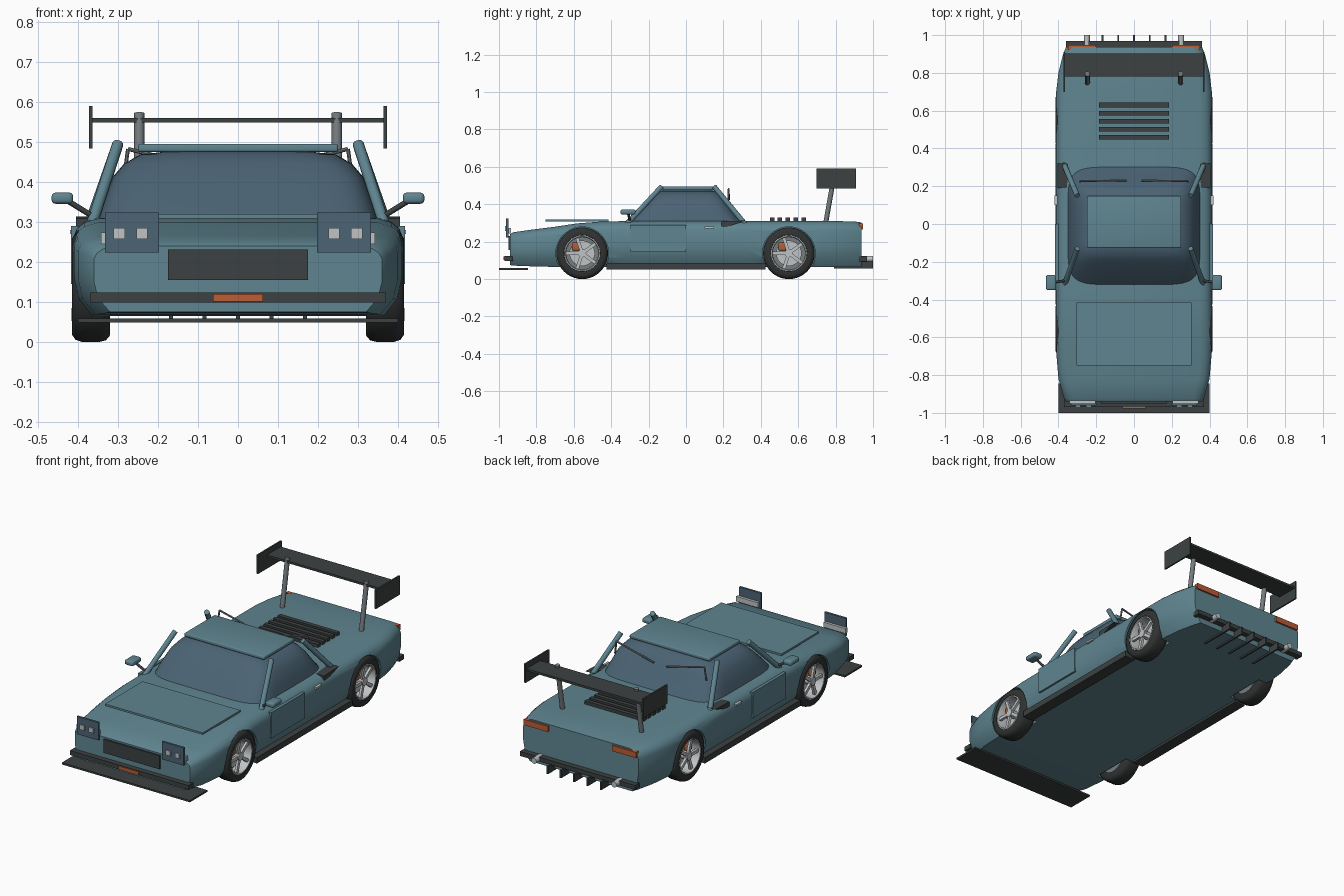
import bpy, bmesh, math
from mathutils import Vector, Matrix

if "Cube" in bpy.data.objects:
    bpy.data.objects.remove(bpy.data.objects["Cube"])


def material(name, rgb):
    m = bpy.data.materials.new(name)
    m.diffuse_color = (*rgb, 1)
    m.use_nodes = True
    m.node_tree.nodes["Principled BSDF"].inputs["Base Color"].default_value = m.diffuse_color
    return m


TEAL = material("teal paint", (0.115, 0.235, 0.28))
GLASS = material("navy glass", (0.07, 0.125, 0.175))
DARK = material("dark trim", (0.045, 0.053, 0.053))
TYRE = material("tyre black", (0.03, 0.032, 0.032))
SILVER = material("silver", (0.52, 0.55, 0.56))
GREY = material("grey metal", (0.18, 0.2, 0.21))
ORANGE = material("orange", (0.5, 0.11, 0.035))


def finish(name, bm, mat, smooth=None):
    bmesh.ops.recalc_face_normals(bm, faces=bm.faces)
    me = bpy.data.meshes.new(name)
    bm.to_mesh(me)
    bm.free()
    me.materials.append(mat)
    if smooth:
        me.shade_smooth()
        me.set_sharp_from_angle(angle=math.radians(smooth))
    ob = bpy.data.objects.new(name, me)
    bpy.context.collection.objects.link(ob)
    return ob


def box(name, mat, x, y, z, bevel=0):
    """Box from (min, max) pairs."""
    bm = bmesh.new()
    bmesh.ops.create_cube(bm, size=1)
    for v in bm.verts:
        v.co = [(a + b) / 2 + c * (b - a) for c, (a, b) in zip(v.co, (x, y, z))]
    if bevel:
        bmesh.ops.bevel(bm, geom=bm.edges[:], offset=bevel, segments=3,
                        profile=0.5, affect='EDGES')
    return finish(name, bm, mat, 35 if bevel else None)


def rod(name, mat, a, b, r, sides=12):
    a, b = Vector(a), Vector(b)
    bm = bmesh.new()
    rot = (b - a).to_track_quat('Z', 'Y').to_matrix().to_4x4()
    bmesh.ops.create_cone(bm, cap_ends=True, segments=sides, radius1=r, radius2=r,
                          depth=(b - a).length, matrix=Matrix.Translation((a + b) / 2) @ rot)
    return finish(name, bm, mat, 35)


def loft(name, mat, rings, smooth):
    bm = bmesh.new()
    vs = [[bm.verts.new(p) for p in ring] for ring in rings]
    n = len(vs[0])
    for r, s in zip(vs, vs[1:]):
        for i in range(n):
            bm.faces.new((r[i], r[(i + 1) % n], s[(i + 1) % n], s[i]))
    bm.faces.new(vs[0])
    bm.faces.new(vs[-1])
    return finish(name, bm, mat, smooth)


def lathe(name, mat, profile, y, z, s, smooth=40, steps=40):
    """Closed (x, radius) profile turned about the axle."""
    bm = bmesh.new()
    rings = []
    for k in range(steps):
        t = math.tau * k / steps
        rings.append([bm.verts.new((s * x, y + r * math.cos(t), z + r * math.sin(t)))
                      for x, r in profile])
    n = len(profile)
    for k in range(steps):
        a, b = rings[k], rings[(k + 1) % steps]
        for i in range(n):
            bm.faces.new((a[i], a[(i + 1) % n], b[(i + 1) % n], b[i]))
    return finish(name, bm, mat, smooth)


# Body shell: lofted sections (y, half width, bottom, top)
SECTIONS = [(-0.94, 0.36, 0.075, 0.24), (-0.925, 0.37, 0.072, 0.25), (-0.82, 0.40, 0.068, 0.265),
            (-0.7, 0.41, 0.065, 0.28), (-0.58, 0.412, 0.065, 0.298), (-0.45, 0.412, 0.065, 0.308),
            (-0.3, 0.412, 0.065, 0.31), (0.3, 0.412, 0.065, 0.31), (0.7, 0.412, 0.065, 0.31),
            (0.8, 0.40, 0.065, 0.31), (0.9, 0.375, 0.065, 0.308), (0.937, 0.36, 0.065, 0.303)]
HALF = [(0.89, 0), (0.97, 0.2), (1, 0.45), (1, 0.8), (0.98, 0.89), (0.93, 0.96), (0.85, 1)]
rings = []
for y, w, zb, zt in SECTIONS:
    half = [(w * fx, y, zb + fz * (zt - zb)) for fx, fz in HALF]
    rings.append(half + [(-x, yy, z) for x, yy, z in reversed(half)])
body = loft("body", TEAL, rings, None)

# Wheel wells cut from the body
AXLES, HUB = (-0.555, 0.55), 0.138
cutters = []
for y in AXLES:
    for s in (-1, 1):
        c = rod("well_cutter", TEAL, (s * 0.31, y, HUB), (s * 0.5, y, HUB), 0.141, 40)
        c.hide_render = True
        cutters.append(c)
        mod = body.modifiers.new("well", 'BOOLEAN')
        mod.operation, mod.object, mod.solver = 'DIFFERENCE', c, 'EXACT'
bpy.context.view_layer.update()
cut = bpy.data.meshes.new_from_object(body.evaluated_get(bpy.context.evaluated_depsgraph_get()))
body.modifiers.clear()
body.data = cut
cut.shade_smooth()
cut.set_sharp_from_angle(angle=math.radians(32))
for c in cutters:
    bpy.data.objects.remove(c)

# Wheels: tyre, rim, spokes, brake
for y in AXLES:
    for s in (-1, 1):
        lathe("tyre", TYRE, [(0.32, 0.092), (0.32, 0.122), (0.33, 0.134), (0.345, 0.138),
                             (0.39, 0.138), (0.406, 0.133), (0.415, 0.12), (0.413, 0.097),
                             (0.405, 0.092)], y, HUB, s)
        lathe("rim", SILVER, [(0.33, 0.095), (0.33, 0.089), (0.403, 0.086), (0.412, 0.09),
                              (0.411, 0.098)], y, HUB, s)
        rod("wheel_back", GREY, (s * 0.325, y, HUB), (s * 0.345, y, HUB), 0.092, 32)
        rod("brake_disc", SILVER, (s * 0.34, y, HUB), (s * 0.365, y, HUB), 0.068, 32)
        rod("hub", SILVER, (s * 0.35, y, HUB), (s * 0.408, y, HUB), 0.022, 16)
        box("caliper", ORANGE, sorted((s * 0.35, s * 0.388)), (y - 0.055, y - 0.015),
            (HUB + 0.015, HUB + 0.058), 0.006)
        for k in range(5):
            t = math.radians(90 + 72 * k)
            sp = box("spoke", SILVER, sorted((s * 0.39, s * 0.404)), (-0.009, 0.009), (0.015, 0.091))
            sp.data.transform(Matrix.Translation((0, y, HUB)) @ Matrix.Rotation(t, 4, 'X'))

# Cabin glass: rounded rings (z, half width, front y, rear y)
rings = []
for z, w, y0, y1 in [(0.295, 0.355, -0.335, 0.315), (0.35, 0.338, -0.285, 0.268),
                     (0.41, 0.315, -0.225, 0.225), (0.445, 0.285, -0.188, 0.198),
                     (0.468, 0.245, -0.155, 0.172), (0.479, 0.15, -0.11, 0.125)]:
    ring = []
    for k in range(48):
        c, q = math.cos(math.tau * k / 48), math.sin(math.tau * k / 48)
        px, py = (math.copysign(abs(v) ** 0.33, v) for v in (c, q))
        ring.append((w * px, (y0 + y1) / 2 + (y1 - y0) / 2 * py, z))
    rings.append(ring)
loft("cabin_glass", GLASS, rings, 40)

# Roof, bonnet, door panels and sills
box("roof", TEAL, (-0.25, 0.25), (-0.125, 0.148), (0.475, 0.495), 0.005)
box("bonnet_panel", TEAL, (-0.305, 0.305), (-0.75, -0.415), (0.308, 0.319))
for s in (-1, 1):
    def bx(name, mat, x0, x1, y, z, bevel=0):
        return box(name, mat, sorted((s * x0, s * x1)), y, z, bevel)

    bx("door_panel", TEAL, 0.40, 0.417, (-0.298, 0.0), (0.145, 0.29))
    bx("door_handle", SILVER, 0.405, 0.42, (0.1, 0.15), (0.27, 0.28))
    bx("side_skirt", DARK, 0.35, 0.416, (-0.425, 0.425), (0.052, 0.085))
    # Pillars and shoulder intake
    rod("front_pillar", TEAL, (s * 0.365, -0.315, 0.295), (s * 0.3, -0.13, 0.495), 0.014)
    rod("rear_pillar", TEAL, (s * 0.37, 0.315, 0.295), (s * 0.3, 0.15, 0.495), 0.014)
    tri = [(0.19, 0.27), (0.19, 0.308), (0.32, 0.313)]
    loft("side_intake", DARK, [[(s * 0.35, y, z) for y, z in tri],
                               [(s * 0.405, y, z) for y, z in tri]], None)
    # Mirrors
    rod("mirror_arm", DARK, (s * 0.365, -0.30, 0.315), (s * 0.43, -0.31, 0.355), 0.007)
    bx("mirror", TEAL, 0.412, 0.466, (-0.35, -0.27), (0.345, 0.373), 0.01)
    # Pop-up headlights
    bx("headlight_panel", GLASS, 0.198, 0.333, (-0.962, -0.95), (0.223, 0.323))
    bx("headlight_block", SILVER, 0.205, 0.342, (-0.95, -0.935), (0.245, 0.273))
    for x in (0.24, 0.297):
        bx("headlamp", SILVER, x - 0.014, x + 0.014, (-0.968, -0.96), (0.257, 0.284))
    # Tail lights and exhausts
    bx("tail_light", ORANGE, 0.2, 0.35, (0.925, 0.947), (0.264, 0.296))
    rod("exhaust", SILVER, (s * 0.25, 0.93, 0.108), (s * 0.25, 1.0, 0.108), 0.016, 16)
    # Wing supports and end plates
    rod("wing_strut", GREY, (s * 0.247, 0.747, 0.3), (s * 0.247, 0.795, 0.572), 0.013)
    bx("wing_end_plate", DARK, 0.364, 0.373, (0.698, 0.91), (0.483, 0.59))
    # Rear window rods
    corner = (s * 0.275, 0.228, 0.482)
    rod("window_rod", GREY, (s * 0.285, 0.225, 0.41), corner, 0.005, 8)
    rod("window_rod_cross", GREY, corner, (s * 0.04, 0.23, 0.425), 0.005, 8)

# Front bumper, grille, lamp and splitter
box("grille", DARK, (-0.175, 0.175), (-0.95, -0.93), (0.155, 0.231))
box("front_bumper", DARK, (-0.37, 0.37), (-0.97, -0.925), (0.098, 0.123))
box("front_lamp", ORANGE, (-0.062, 0.062), (-0.976, -0.965), (0.101, 0.12))
box("splitter", DARK, (-0.4, 0.4), (-1.0, -0.845), (0.048, 0.058))

# Rear bumper and diffuser fins
box("rear_bumper", DARK, (-0.36, 0.36), (0.925, 0.968), (0.095, 0.12))
for k in range(5):
    x = -0.167 + 0.0835 * k
    box("diffuser_fin", DARK, (x - 0.005, x + 0.005), (0.79, 1.0), (0.056, 0.1))

# Wing blade and engine louvres
box("wing_blade", DARK, (-0.365, 0.365), (0.78, 0.902), (0.548, 0.56))
for k in range(5):
    y = 0.46 + 0.0425 * k
    box("engine_louvre", DARK, (-0.185, 0.185), (y - 0.012, y + 0.012), (0.308, 0.328))
